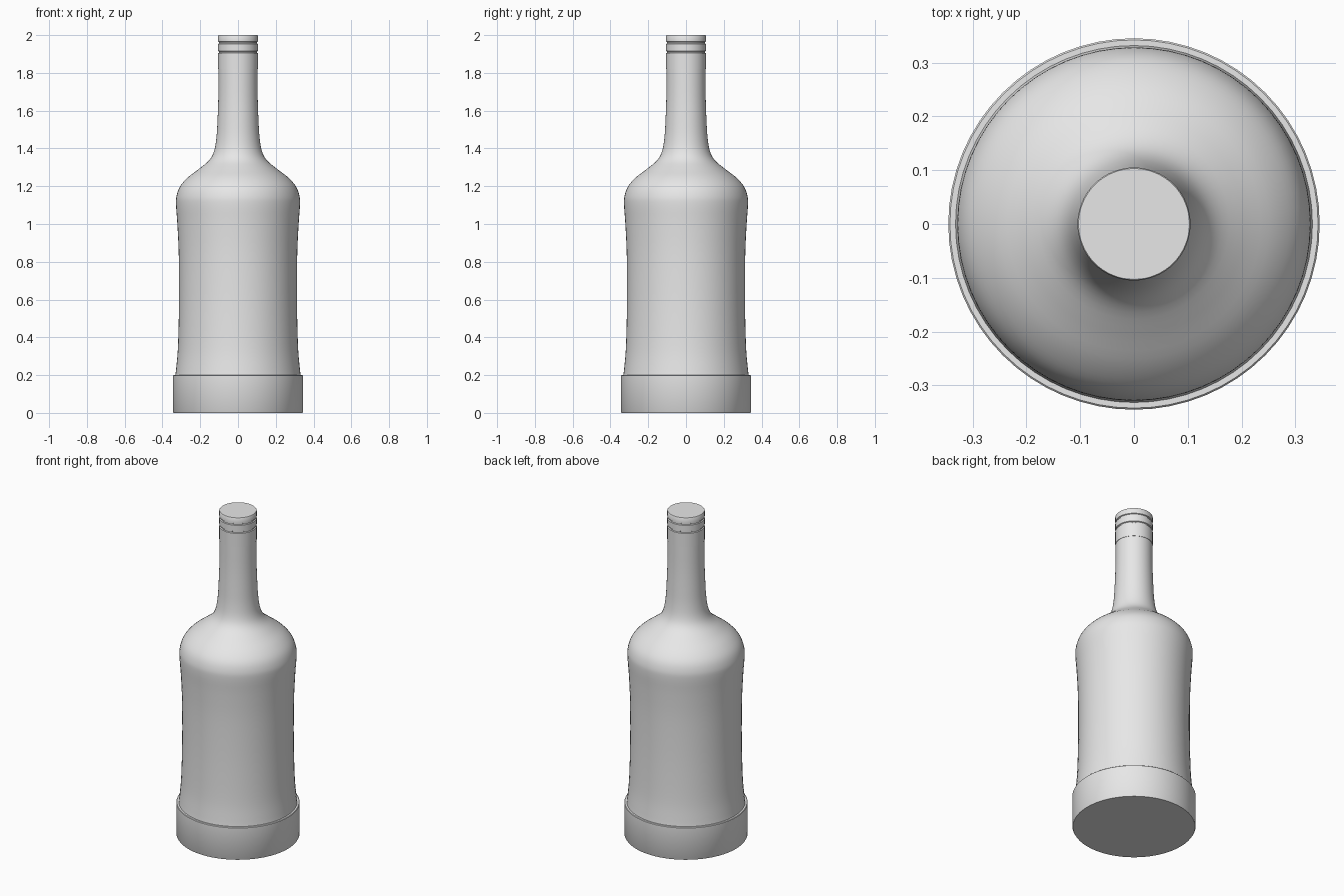
import bpy
import math
from mathutils import Vector
from mathutils.geometry import interpolate_bezier

cube = bpy.data.objects.get("Cube")
if cube:
    bpy.data.objects.remove(cube, do_unlink=True)

SIDES = 64

grey = bpy.data.materials.new("light_grey")
grey.use_nodes = True
grey.diffuse_color = (0.8, 0.8, 0.8, 1)
grey.node_tree.nodes["Principled BSDF"].inputs["Base Color"].default_value = (0.8, 0.8, 0.8, 1)


def smooth_profile(points, steps=4):
    """Run a smooth curve through (radius, height) points."""
    p = [Vector((r, 0, z)) for r, z in points]
    p = [p[0]] + p + [p[-1]]
    out = []
    for a, b, c, d in zip(p, p[1:], p[2:], p[3:]):
        out += interpolate_bezier(b, b + (c - a) / 6, c - (d - b) / 6, c, steps + 1)[:-1]
    out.append(p[-1])
    return [(v.x, v.z) for v in out]


def lathe(name, profile):
    """Spin a profile around z and close both ends."""
    verts, faces = [], []
    for r, z in profile:
        for i in range(SIDES):
            a = 2 * math.pi * i / SIDES
            verts.append((r * math.cos(a), r * math.sin(a), z))
    for k in range(len(profile) - 1):
        for i in range(SIDES):
            j = (i + 1) % SIDES
            lo, hi = k * SIDES, (k + 1) * SIDES
            faces.append((lo + i, lo + j, hi + j, hi + i))
    faces.append(tuple(reversed(range(SIDES))))
    faces.append(tuple(range(len(verts) - SIDES, len(verts))))
    mesh = bpy.data.meshes.new(name)
    mesh.from_pydata(verts, [], faces)
    mesh.materials.append(grey)
    obj = bpy.data.objects.new(name, mesh)
    bpy.context.collection.objects.link(obj)
    bpy.ops.object.select_all(action="DESELECT")
    obj.select_set(True)
    bpy.context.view_layer.objects.active = obj
    bpy.ops.object.shade_smooth_by_angle(angle=math.radians(35))
    return obj


# Heavy base band
lathe("base_band", [(0.342, 0), (0.345, 0.005), (0.345, 0.197), (0.342, 0.2)])

# Waisted body, shoulder and neck
lathe("bottle_body", smooth_profile([
    (0.333, 0.19), (0.328, 0.23), (0.319, 0.33), (0.314, 0.48), (0.312, 0.65),
    (0.314, 0.85), (0.321, 1.0), (0.328, 1.1), (0.325, 1.15), (0.306, 1.2),
    (0.265, 1.247), (0.205, 1.293), (0.153, 1.337), (0.127, 1.385),
    (0.114, 1.46), (0.108, 1.56), (0.104, 1.68), (0.103, 1.825)]))

# Cap with two shallow grooves
cap = [(0.105, 1.82)]
for z in (1.91, 1.96):
    cap += [(0.105, z - 0.006), (0.1, z - 0.003), (0.1, z + 0.003), (0.105, z + 0.006)]
cap += [(0.105, 1.997), (0.103, 2.0)]
lathe("cap", cap)
